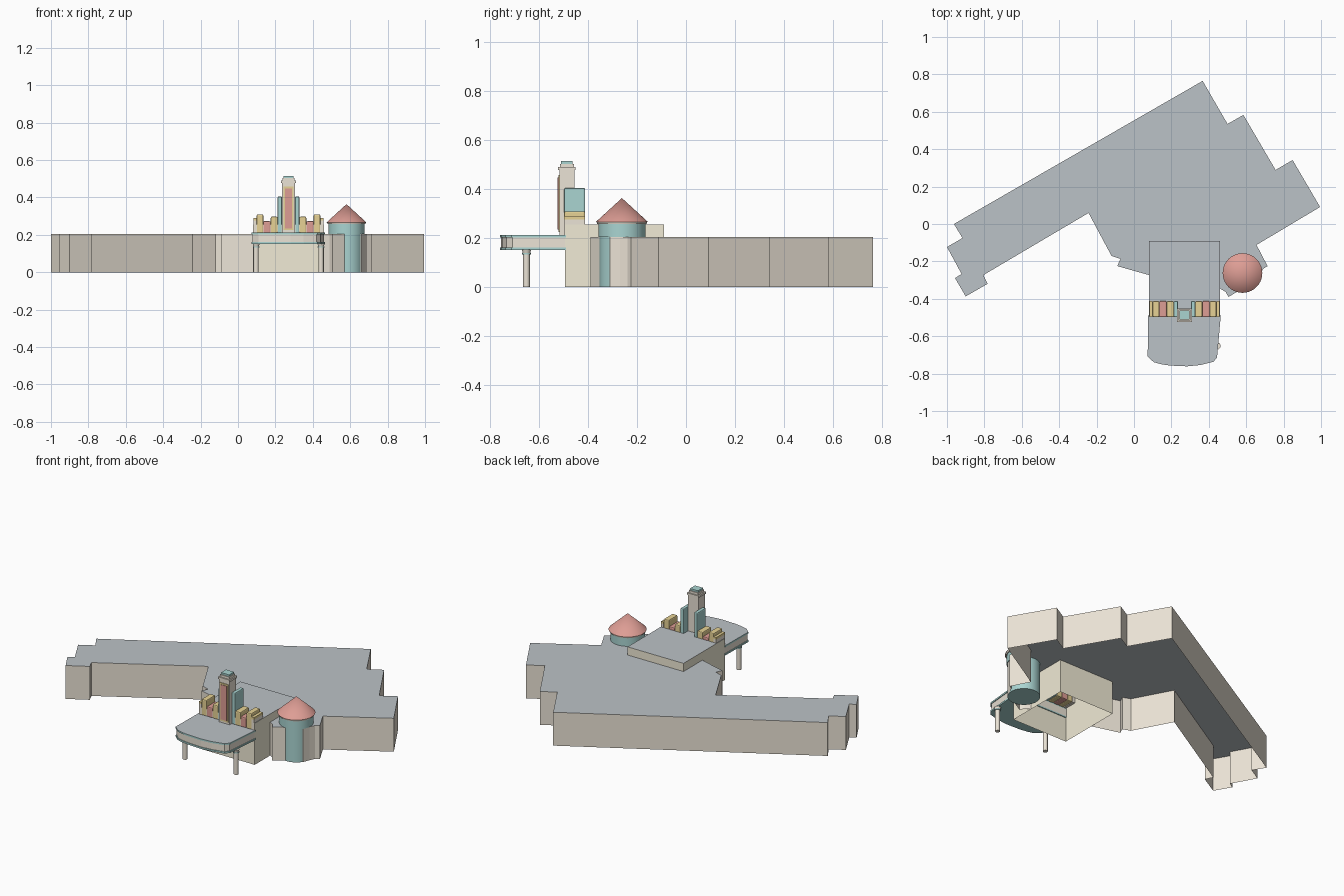
import bpy, bmesh, math

if "Cube" in bpy.data.objects:
    bpy.data.objects.remove(bpy.data.objects["Cube"])


def mat(name, rgb):
    m = bpy.data.materials.new(name)
    m.diffuse_color = (*rgb, 1)
    m.use_nodes = True
    m.node_tree.nodes["Principled BSDF"].inputs["Base Color"].default_value = m.diffuse_color
    return m


CREAM = mat("cream", (0.83, 0.77, 0.67))
PALE = mat("pale_yellow", (0.88, 0.83, 0.67))
GREY = mat("roof_grey", (0.50, 0.54, 0.57))
TEAL = mat("teal", (0.40, 0.66, 0.64))
RED = mat("red", (0.73, 0.34, 0.30))
GOLD = mat("gold", (0.80, 0.65, 0.30))


def finish(name, bm, mats):
    me = bpy.data.meshes.new(name)
    bm.to_mesh(me)
    bm.free()
    for m in mats:
        me.materials.append(m)
    ob = bpy.data.objects.new(name, me)
    bpy.context.collection.objects.link(ob)
    return ob


def prism(name, pts, z0, z1, wall, roof=None, bottom=True, close=True):
    """Extruded counter-clockwise outline; roof gets its own colour."""
    bm = bmesh.new()
    lo = [bm.verts.new((x, y, z0)) for x, y in pts]
    hi = [bm.verts.new((x, y, z1)) for x, y in pts]
    n = len(pts)
    for i in range(n if close else n - 1):
        j = (i + 1) % n
        bm.faces.new((lo[i], lo[j], hi[j], hi[i]))
    bm.faces.new(hi).material_index = 1
    if bottom:
        bm.faces.new(lo[::-1])
    return finish(name, bm, [wall, roof or wall])


def box(name, x0, x1, y0, y1, z0, z1, wall, roof=None, bottom=True):
    return prism(name, [(x0, y0), (x1, y0), (x1, y1), (x0, y1)], z0, z1, wall, roof, bottom)


def lathe(name, x, y, z0, z1, r0, r1, m, seg=40):
    bm = bmesh.new()
    bmesh.ops.create_cone(bm, cap_ends=True, segments=seg, radius1=r0, radius2=r1, depth=z1 - z0)
    bmesh.ops.translate(bm, verts=bm.verts, vec=(x, y, (z0 + z1) / 2))
    ob = finish(name, bm, [m])
    bpy.context.view_layer.objects.active = ob
    ob.select_set(True)
    bpy.ops.object.shade_smooth_by_angle(angle=math.radians(35))
    ob.select_set(False)
    return ob


# Main angled building, open underneath and open where the entrance hall joins
outline = [(0.46, -0.345), (0.49, -0.363), (0.505, -0.39), (0.59, -0.34), (0.66, -0.31),
           (0.675, -0.27), (0.69, -0.24), (0.714, -0.225), (0.655, -0.112), (0.995, 0.091),
           (0.848, 0.342), (0.757, 0.289), (0.585, 0.583), (0.50, 0.535), (0.367, 0.765),
           (-0.963, 0.0), (-0.917, -0.075), (-1.0, -0.123), (-0.922, -0.267), (-0.957, -0.289),
           (-0.90, -0.387), (-0.783, -0.32), (-0.805, -0.273), (-0.243, 0.059),
           (-0.12, -0.171), (-0.072, -0.187), (-0.09, -0.225), (0.08, -0.273)]
prism("main_building", outline, 0, 0.205, CREAM, GREY, bottom=False, close=False)

# Entrance hall
box("entrance_hall", 0.08, 0.46, -0.495, -0.09, 0, 0.255, PALE, GREY, bottom=False)

# Canopy: curved front slab with teal edge trims
canopy = [(0.08, -0.49), (0.077, -0.705), (0.11, -0.735), (0.155, -0.747), (0.20, -0.753),
          (0.28, -0.757), (0.35, -0.75), (0.42, -0.733), (0.44, -0.71), (0.46, -0.49)]


def grown(pts, d):
    cx, cy = 0.27, -0.49
    return [(x + math.copysign(d, x - cx), y - d if y < cy else y) for x, y in pts]


prism("canopy_fascia", canopy, 0.16, 0.205, CREAM)
prism("canopy_lower_trim", grown(canopy, 0.004), 0.152, 0.162, TEAL)
prism("canopy_upper_trim", grown(canopy, 0.004), 0.203, 0.213, TEAL, GREY)

# Canopy posts with capitals
for side, x in (("left", 0.097), ("right", 0.444)):
    lathe(side + "_post", x, -0.652, 0, 0.135, 0.0135, 0.0135, CREAM, 20)
    lathe(side + "_post_ring", x, -0.652, 0.133, 0.139, 0.018, 0.018, TEAL, 20)
    lathe(side + "_post_capital", x, -0.652, 0.139, 0.153, 0.015, 0.019, CREAM, 20)

# Stepped parapet, mirrored about the sign tower
CX, YF, YB = 0.27, -0.498, -0.412
steps = [("parapet_end", 0.17, 0.187, 0.0, 0.277, CREAM),
         ("parapet_end_cap", 0.17, 0.187, 0.277, 0.290, GOLD),
         ("parapet_tall_step", 0.135, 0.170, 0.0, 0.310, GOLD),
         ("parapet_red_panel", 0.095, 0.135, 0.0, 0.273, RED),
         ("parapet_inner_step", 0.058, 0.095, 0.0, 0.297, GOLD),
         ("tower_fin", 0.035, 0.058, 0.0, 0.405, TEAL)]
for name, a, b, z0, z1, m in steps:
    for s, side in ((-1, "left_"), (1, "right_")):
        x0, x1 = sorted((CX + s * a, CX + s * b))
        ob = box(side + name, x0, x1, YF, YB, z0 or 0.21, z1, m)
        if m is not CREAM and name != "parapet_end_cap":
            bev = ob.modifiers.new("soft_edge", 'BEVEL')
            bev.width = 0.006
            bev.segments = 2

# Sign tower with framed red panel and stepped cap
box("sign_tower", 0.235, 0.305, -0.518, -0.456, 0.21, 0.478, CREAM)
box("panel_frame", 0.242, 0.298, -0.522, -0.517, 0.225, 0.458, GOLD)
box("panel", 0.250, 0.290, -0.525, -0.521, 0.235, 0.448, RED)
box("tower_cap_lower", 0.230, 0.310, -0.523, -0.451, 0.478, 0.490, CREAM)
box("tower_cap_upper", 0.238, 0.302, -0.516, -0.458, 0.490, 0.504, CREAM)
box("tower_cap_top", 0.243, 0.297, -0.511, -0.463, 0.504, 0.515, TEAL)

# Round turret
TX, TY = 0.58, -0.262
lathe("turret_body", TX, TY, 0, 0.21, 0.091, 0.091, TEAL)
lathe("turret_drum", TX, TY, 0.205, 0.258, 0.096, 0.096, TEAL)
lathe("turret_rim", TX, TY, 0.257, 0.268, 0.101, 0.104, CREAM)
lathe("turret_roof", TX, TY, 0.267, 0.364, 0.106, 0.0, RED)
